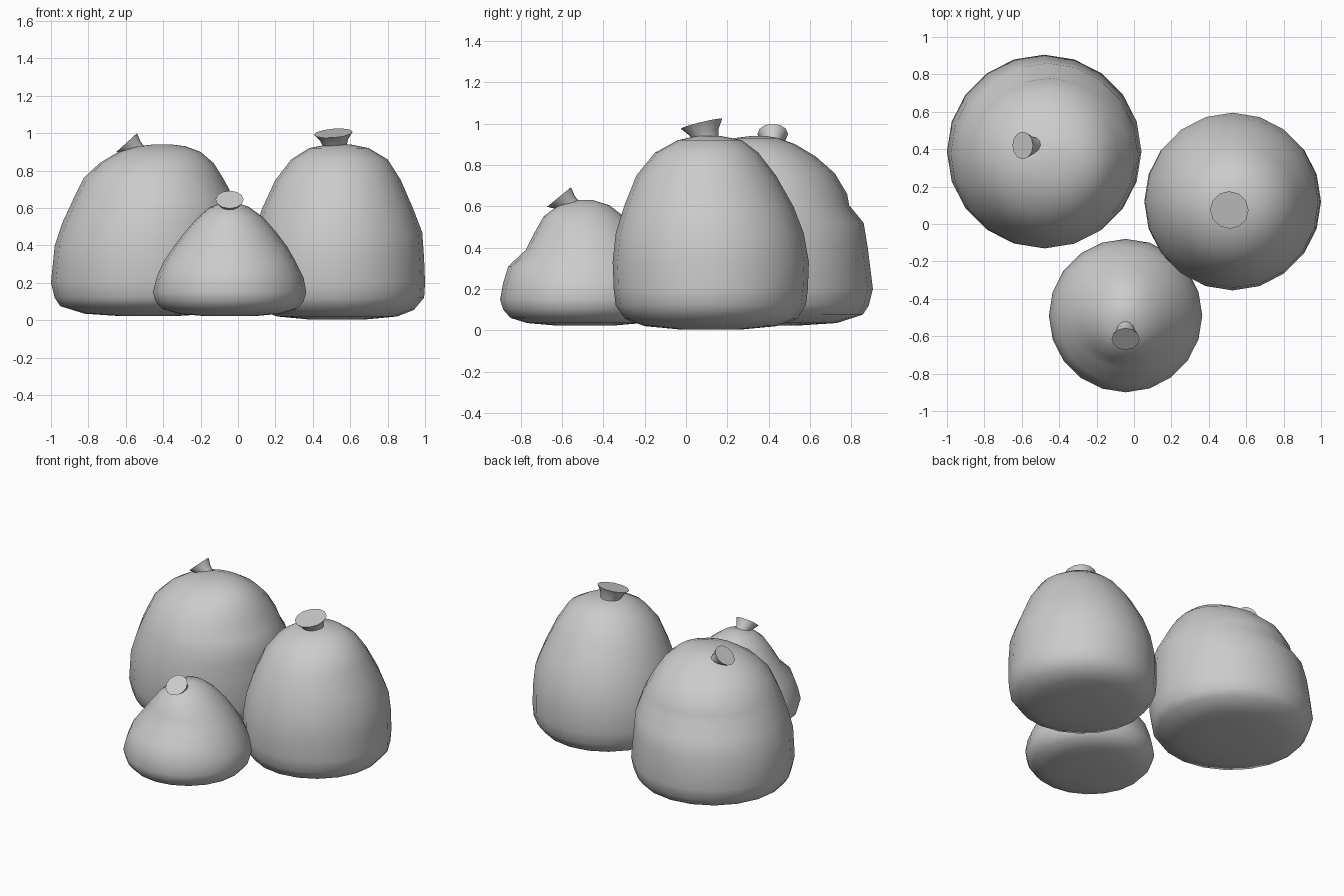
import bpy, bmesh, math
from mathutils import Vector


def skin(name, rings, angle):
    """Bridge a list of vertex rings and close both ends."""
    bm = bmesh.new()
    loops = [[bm.verts.new(p) for p in ring] for ring in rings]
    for a, b in zip(loops, loops[1:]):
        n = len(a)
        for i in range(n):
            j = (i + 1) % n
            bm.faces.new((a[i], a[j], b[j], b[i]))
    bm.faces.new(loops[0][::-1])
    bm.faces.new(loops[-1])
    bmesh.ops.recalc_face_normals(bm, faces=bm.faces)
    me = bpy.data.meshes.new(name)
    bm.to_mesh(me)
    bm.free()
    ob = bpy.data.objects.new(name, me)
    bpy.context.collection.objects.link(ob)
    bpy.ops.object.select_all(action='DESELECT')
    ob.select_set(True)
    bpy.context.view_layer.objects.active = ob
    bpy.ops.object.shade_smooth_by_angle(angle=math.radians(angle))
    return ob


def sack(name, levels, sides=20):
    """Each level: z, x min, x max, y min, y max."""
    rings = []
    for z, x0, x1, y0, y1 in levels:
        ring = []
        for i in range(sides):
            t = 2 * math.pi * i / sides
            ring.append(((x0 + x1) / 2 + (x1 - x0) / 2 * math.cos(t),
                         (y0 + y1) / 2 + (y1 - y0) / 2 * math.sin(t), z))
        rings.append(ring)
    return skin(name, rings, 50)


def knot(name, base, r0, tip, r1, normal, sides=12):
    """Flared neck from base to a tilted flat cap."""
    q = Vector((0, 0, 1)).rotation_difference(Vector(normal).normalized())
    base, tip = Vector(base), Vector(tip)
    rings = []
    for f, g in ((0, 0), (0.5, 0.3), (1, 1)):
        c, r = base.lerp(tip, f), r0 + (r1 - r0) * g
        rings.append([c + q @ Vector((r * math.cos(2 * math.pi * i / sides),
                                      r * math.sin(2 * math.pi * i / sides), 0))
                      for i in range(sides)])
    return skin(name, rings, 40)


# Large back-left sack, slumped with a fold at the back
sack("large_sack", [
    (0.022, -0.63, -0.33, 0.23, 0.53),
    (0.035, -0.82, -0.14, 0.05, 0.73),
    (0.075, -0.95, -0.01, -0.085, 0.855),
    (0.12, -0.98, 0.025, -0.115, 0.885),
    (0.20, -1.00, 0.04, -0.13, 0.905),
    (0.40, -0.98, 0.03, -0.13, 0.88),
    (0.52, -0.94, 0.02, -0.11, 0.86),
    (0.605, -0.90, 0.005, -0.09, 0.79),
    (0.66, -0.875, -0.025, -0.07, 0.78),
    (0.76, -0.825, -0.08, -0.02, 0.72),
    (0.84, -0.74, -0.13, 0.05, 0.63),
    (0.90, -0.64, -0.20, 0.14, 0.53),
    (0.93, -0.54, -0.28, 0.23, 0.45),
    (0.94, -0.45, -0.36, 0.31, 0.39)])
knot("large_sack_knot", (-0.52, 0.42, 0.89), 0.04,
     (-0.595, 0.42, 0.95), 0.074, (-0.1, 0, 0.11))

# Tall right sack
sack("tall_sack", [
    (0.004, 0.38, 0.68, -0.03, 0.27),
    (0.02, 0.21, 0.85, -0.20, 0.44),
    (0.055, 0.11, 0.94, -0.295, 0.535),
    (0.12, 0.062, 0.995, -0.34, 0.58),
    (0.20, 0.055, 1.00, -0.35, 0.59),
    (0.33, 0.06, 0.995, -0.355, 0.595),
    (0.47, 0.085, 0.985, -0.34, 0.57),
    (0.60, 0.13, 0.935, -0.30, 0.52),
    (0.75, 0.20, 0.87, -0.24, 0.435),
    (0.86, 0.285, 0.80, -0.15, 0.35),
    (0.92, 0.38, 0.70, -0.04, 0.27),
    (0.94, 0.48, 0.60, 0.05, 0.17)])
knot("tall_sack_knot", (0.52, 0.10, 0.92), 0.06,
     (0.51, 0.075, 1.0), 0.103, (-0.08, -0.24, 1))

# Small front sack, dented on the front
sack("small_sack", [
    (0.022, -0.18, 0.09, -0.62, -0.36),
    (0.035, -0.32, 0.23, -0.77, -0.21),
    (0.06, -0.405, 0.315, -0.85, -0.13),
    (0.10, -0.44, 0.35, -0.885, -0.095),
    (0.15, -0.455, 0.365, -0.90, -0.08),
    (0.23, -0.435, 0.35, -0.885, -0.095),
    (0.31, -0.40, 0.31, -0.86, -0.12),
    (0.39, -0.345, 0.265, -0.775, -0.18),
    (0.47, -0.285, 0.205, -0.735, -0.23),
    (0.55, -0.215, 0.135, -0.69, -0.30),
    (0.605, -0.15, 0.06, -0.62, -0.37),
    (0.63, -0.08, -0.01, -0.52, -0.45)])
knot("small_sack_knot", (-0.045, -0.54, 0.59), 0.04,
     (-0.045, -0.615, 0.645), 0.075, (0, -0.09, 0.11))
